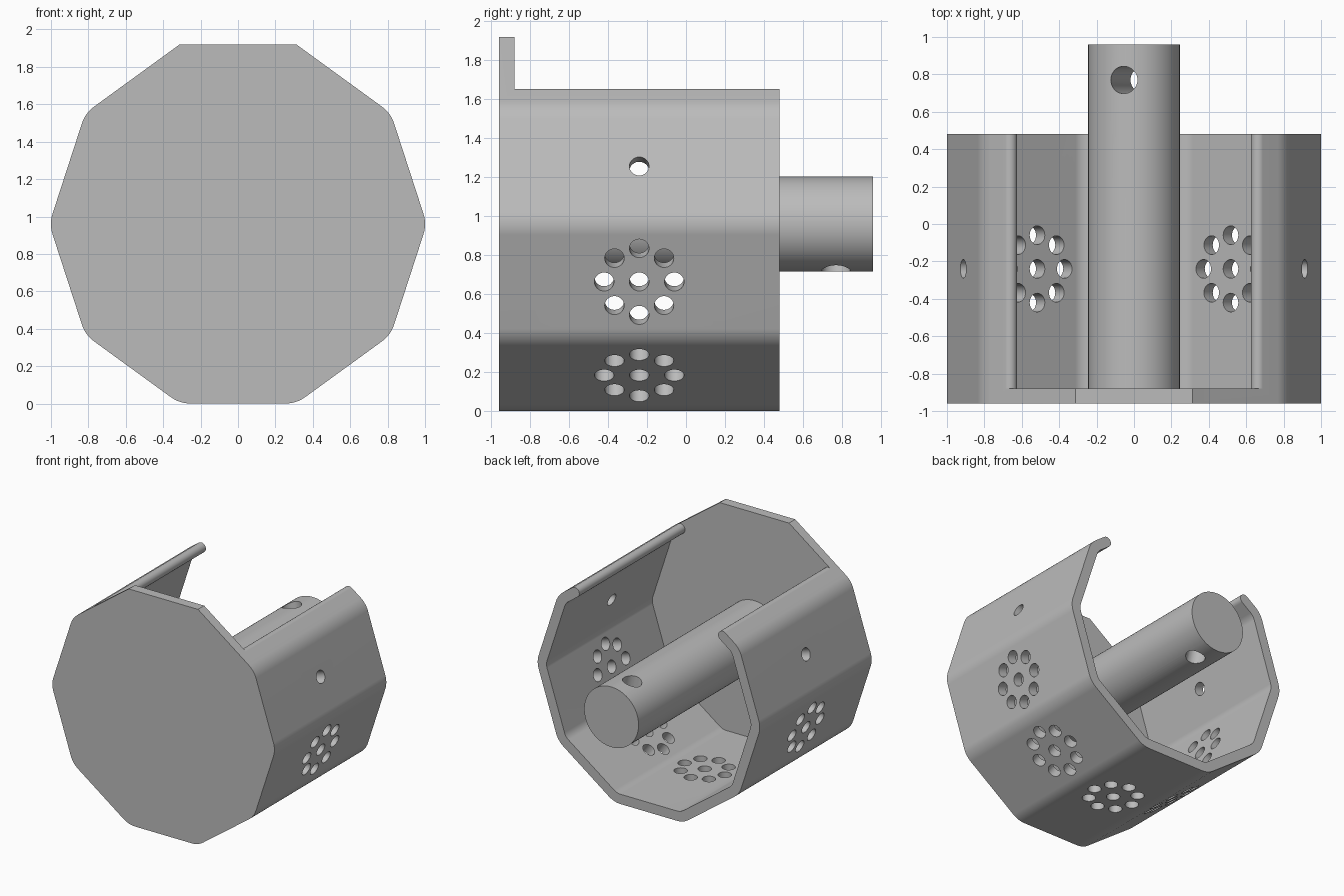
import bpy, bmesh, math
from mathutils import Matrix, Vector

if "Cube" in bpy.data.objects:
    bpy.data.objects.remove(bpy.data.objects["Cube"])

CZ = 0.96            # height of the main axis
APO, WALL = 0.96, 0.08
FILLET = 0.18
HOLE_Y = -0.24

grey = bpy.data.materials.new("plain grey")
grey.diffuse_color = (0.5, 0.5, 0.5, 1)
grey.use_nodes = True
grey.node_tree.nodes["Principled BSDF"].inputs["Base Color"].default_value = grey.diffuse_color


def finish(bm, name):
    bmesh.ops.recalc_face_normals(bm, faces=bm.faces)
    me = bpy.data.meshes.new(name)
    bm.to_mesh(me)
    bm.free()
    ob = bpy.data.objects.new(name, me)
    bpy.context.collection.objects.link(ob)
    me.materials.append(grey)
    return ob


def prism(name, pts, y0, y1):
    """Extrude an (x, height above axis) outline along y."""
    bm = bmesh.new()
    face = bm.faces.new([bm.verts.new((x, y0, z + CZ)) for x, z in pts])
    ext = bmesh.ops.extrude_face_region(bm, geom=[face])["geom"]
    verts = [v for v in ext if isinstance(v, bmesh.types.BMVert)]
    bmesh.ops.translate(bm, verts=verts, vec=(0, y1 - y0, 0))
    return finish(bm, name)


def rod(bm, centre, direction, radius, depth, seg):
    rot = Vector(direction).to_track_quat('Z', 'Y').to_matrix().to_4x4()
    bmesh.ops.create_cone(bm, cap_ends=True, segments=seg, radius1=radius, radius2=radius,
                          depth=depth, matrix=Matrix.Translation(centre) @ rot)


def cut(ob, cutter):
    mod = ob.modifiers.new("cut", 'BOOLEAN')
    mod.operation, mod.solver, mod.object = 'DIFFERENCE', 'EXACT', cutter
    bpy.context.view_layer.objects.active = ob
    bpy.ops.object.modifier_apply(modifier=mod.name)
    bpy.data.objects.remove(cutter)


def smooth(ob):
    bpy.ops.object.select_all(action='DESELECT')
    ob.select_set(True)
    bpy.context.view_layer.objects.active = ob
    bpy.ops.object.shade_smooth_by_angle(angle=math.radians(30))
    mod = ob.modifiers.new("flat_faces", 'WEIGHTED_NORMAL')
    mod.keep_sharp = True


def arc(cx, cz, r, a0, a1, n):
    return [(cx + r * math.cos(math.radians(a0 + (a1 - a0) * i / n)),
             cz + r * math.sin(math.radians(a0 + (a1 - a0) * i / n))) for i in range(n + 1)]


def corner(angle, radius):
    """Rounded decagon corner, run clockwise."""
    d = (APO - FILLET) / math.cos(math.radians(18))
    a = math.radians(angle)
    return arc(d * math.cos(a), d * math.sin(a), radius, angle + 18, angle - 18, 6)


# Housing: solid decagon with two sharp corners at the top
half = APO * math.tan(math.radians(18))
outline = [(-half, APO), (half, APO)]
for k in range(8):
    outline += corner(36 - 36 * k, FILLET)
housing = prism("housing", outline, -0.96, 0.48)

# Cavity: inner decagon, open at the top between two rounded lips
n = Vector((math.cos(math.radians(54)), math.sin(math.radians(54))))
lip_x = 0.665
lip_z = (APO - WALL / 2 - n.x * lip_x) / n.y
lip = arc(lip_x, lip_z, WALL / 2, 54, 234, 14)
far = (lip[0][0] + 0.5 * n.x, lip[0][1] + 0.5 * n.y)
right = [far] + lip
cavity = list(right)
for k in range(8):
    cavity += corner(36 - 36 * k, FILLET - WALL)
cavity += [(-x, z) for x, z in reversed(right)]
cut(housing, prism("cavity_cutter", cavity, -0.88, 0.8))

# Holes: one in each upper side face, a ring of eight plus a centre in the lower five
bm = bmesh.new()
for face in (18, 162, -18, -54, -90, -126, -162):
    a = math.radians(face)
    out = Vector((math.cos(a), 0, math.sin(a)))
    along = Vector((-math.sin(a), 0, math.cos(a)))
    mid = out * (APO - WALL / 2) + Vector((0, HOLE_Y, CZ))
    spots = [(0, 0)]
    if face < 0:
        spots += [(0.18 * math.cos(i * math.pi / 4), 0.18 * math.sin(i * math.pi / 4))
                  for i in range(8)]
    for u, v in spots:
        rod(bm, mid + along * u + Vector((0, v, 0)), out, 0.05, 0.24, 32)
cut(housing, finish(bm, "hole_cutter"))
smooth(housing)

# Shaft with a slanted cross hole near its free end
bm = bmesh.new()
rod(bm, (0, 0.035, CZ), (0, 1, 0), 0.245, 1.85, 96)
shaft = finish(bm, "shaft")
bm = bmesh.new()
t = math.radians(13)
rod(bm, (0, 0.77, CZ), (-math.sin(t), 0, math.cos(t)), 0.073, 0.8, 40)
cut(shaft, finish(bm, "cross_hole_cutter"))
smooth(shaft)
